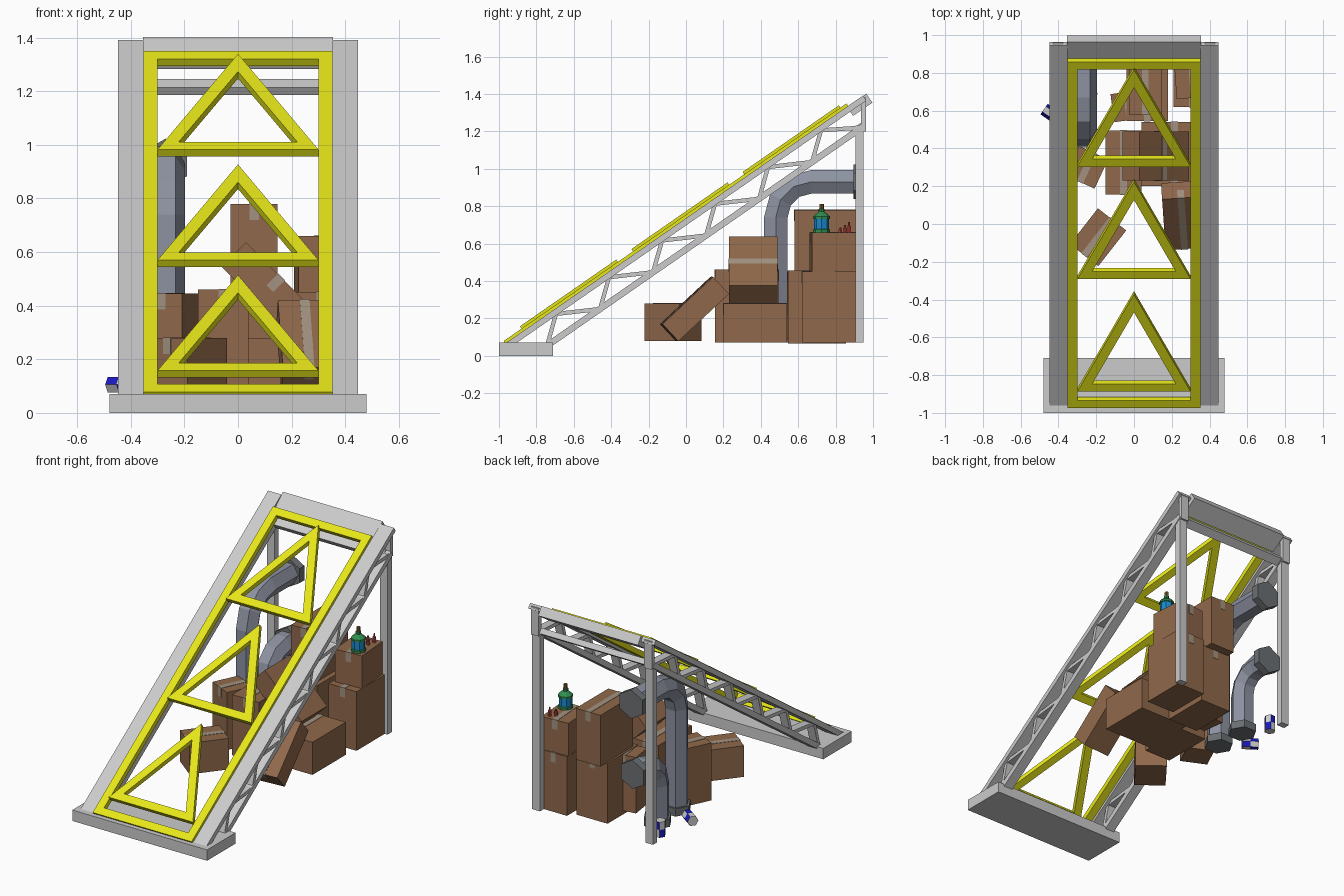
import bpy, bmesh, math
from mathutils import Vector, Matrix, Euler

if "Cube" in bpy.data.objects:
    bpy.data.objects.remove(bpy.data.objects["Cube"])

def mat(name, r, g, b):
    m = bpy.data.materials.new(name)
    m.diffuse_color = (r, g, b, 1)
    m.use_nodes = True
    m.node_tree.nodes["Principled BSDF"].inputs["Base Color"].default_value = m.diffuse_color
    return m

YELLOW = mat("yellow", .80, .80, .01)
CARD = mat("cardboard", .28, .14, .07)
TAPE = mat("tape", .36, .29, .22)
PIPE = mat("pipe_blue_grey", .27, .29, .36)
DARK = mat("dark_grey", .15, .16, .17)
GREEN = mat("green", .03, .27, .08)
BLUE = mat("blue", .01, .25, .60)
NAVY = mat("navy", .01, .01, .55)
WHITE = mat("white", .75, .75, .78)
RED = mat("red", .50, .06, .05)
BROWN = mat("brown", .22, .12, .03)

def mesh(name, verts, faces, mats=(), idx=None):
    me = bpy.data.meshes.new(name)
    me.from_pydata([tuple(v) for v in verts], [], faces)
    for m in mats:
        me.materials.append(m)
    if idx:
        me.polygons.foreach_set("material_index", idx)
    bm = bmesh.new()
    bm.from_mesh(me)
    bmesh.ops.recalc_face_normals(bm, faces=bm.faces)
    bm.to_mesh(me)
    bm.free()
    ob = bpy.data.objects.new(name, me)
    bpy.context.collection.objects.link(ob)
    return ob

def prism(name, yz, x0, x1, mats=()):
    # side profile in y, z extruded along x
    n = len(yz)
    v = [(x0, y, z) for y, z in yz] + [(x1, y, z) for y, z in yz]
    f = [tuple(range(n)), tuple(range(n, 2 * n))]
    f += [(i, (i + 1) % n, n + (i + 1) % n, n + i) for i in range(n)]
    return mesh(name, v, f, mats)

def bar(name, p, q, t, x0, x1):
    p, q = Vector(p), Vector(q)
    d = (q - p).normalized() * t / 2
    n = Vector((-d.y, d.x))
    return prism(name, [p + n, q + n, q - n, p - n], x0, x1)

def loft(name, rings, mats, ring_idx, check=False):
    # closed skin through rings of points; one material per band
    n = len(rings[0])
    v = [p for r in rings for p in r]
    f, idx = [], []
    for k in range(len(rings) - 1):
        for i in range(n):
            j = (i + 1) % n
            f.append((k * n + i, k * n + j, k * n + n + j, k * n + n + i))
            idx.append((i + k) % 2 if check else ring_idx[k])
    f += [tuple(range(n)), tuple(range(len(v) - n, len(v)))]
    idx += [ring_idx[0], ring_idx[-1]]
    return mesh(name, v, f, mats, idx)

def lathe(name, prof, n, mats, ring_idx, loc, rot=(0, 0, 0), check=False):
    rings = [[(r * math.cos(2 * math.pi * i / n), r * math.sin(2 * math.pi * i / n), z)
              for i in range(n)] for r, z in prof]
    ob = loft(name, rings, mats, ring_idx, check)
    ob.location, ob.rotation_euler = loc, rot
    return ob

SL = .693                       # ramp slope
ANG = math.atan(SL)
top = lambda y: .735 + SL * y   # top surface of the ramp
low = lambda y: .063 + SL * (y + .73)

# foot plate
prism("foot_plate", [(-1, 0), (-.71, 0), (-.71, .07), (-1, .07)], -.48, .48)

# side trusses and rear posts, mirrored left and right
for side, s in (("left", -1), ("right", 1)):
    def part(name, p, q, t, a, b):
        bar(f"{side}_{name}", p, q, t, *sorted((s * a, s * b)))
    part("top_rail", (-.955, top(-.955) - .019), (.955, top(.955) - .019), .032, .353, .448)
    part("lower_rail", (-.74, low(-.74)), (.945, low(.945)), .034, .37, .435)
    for k in range(6):
        yl, yu = -.743 + .2834 * k, -.695 + .2834 * k
        yn = min(yl + .2834, .94)
        part("brace_steep", (yl, low(yl)), (yu, top(yu) - .03), .022, .375, .43)
        part("brace_flat", (yu, top(yu) - .03), (yn, low(yn)), .022, .375, .43)
    part("rear_post", (.928, .07), (.928, 1.23), .043, .375, .43)
    part("post_top", (.949, 1.2), (.949, 1.38), .026, .375, .43)

# cross members at the top
prism("top_beam", [(.87, 1.318), (.963, 1.402), (.997, 1.353), (.893, 1.283)], -.355, .355)
bar("rear_cross_beam", (.90, 1.2), (.945, 1.231), .035, -.40, .40)

# yellow frame and triangles, drawn in the plane of the ramp
RAMP = Matrix.Translation((0, -.97, top(-.97))) @ Matrix.Rotation(ANG, 4, 'X')

def ring_plate(name, outer, inner, z0, z1):
    n = len(outer)
    v = [(x, y, z) for loop, z in ((outer, z0), (inner, z0), (inner, z1), (outer, z1))
         for x, y in loop]
    f = [(k * n + i, k * n + (i + 1) % n, (k + 1) % 4 * n + (i + 1) % n, (k + 1) % 4 * n + i)
         for k in range(4) for i in range(n)]
    ob = mesh(name, v, f, [YELLOW])
    ob.matrix_world = RAMP

rect = lambda x, a, b: [(-x, a), (x, a), (x, b), (-x, b)]
ring_plate("yellow_frame", rect(.352, .005, 2.235), rect(.30, .055, 2.185), -.016, .016)
for k in range(3):
    b = .122 + k * .724
    ring_plate("yellow_triangle", [(-.30, b), (.30, b), (0, b + .626)],
               [(-.221, b + .05), (.221, b + .05), (0, b + .51)], 0, .031)

# cardboard boxes with tape: centre, size, rotation in degrees
def carton(name, c, s, rot=(0, 0, 0)):
    m = Matrix.LocRotScale(Vector(c), Euler([math.radians(a) for a in rot]), None)
    for nm, mt, (x, y, z), dz in (
            (name, CARD, s, 0),
            (name + "_tape", TAPE, (.036, s[1] + .004, .062), s[2] / 2 - .029)):
        ob = prism(nm, [(-y / 2, dz - z / 2), (y / 2, dz - z / 2),
                        (y / 2, dz + z / 2), (-y / 2, dz + z / 2)], -x / 2, x / 2, [mt])
        ob.matrix_world = m

carton("box_front_left", (-.19, -.07, .18), (.19, .24, .20), (0, 0, -38))
carton("box_leaning", (.255, .045, .25), (.20, .37, .125), (43, 0, 4))
carton("box_mid_left", (-.25, .30, .26), (.17, .17, .37), (0, 0, -25))
carton("box_mid", (-.055, .325, .265), (.19, .34, .39))
carton("box_mid_right", (.215, .37, .175), (.35, .34, .21))
carton("box_tilted", (.115, .36, .46), (.37, .26, .13), (0, 45, 0))
carton("box_rear_low", (.07, .70, .26), (.22, .31, .39))
carton("box_rear_top", (.06, .745, .615), (.175, .33, .33))
carton("box_rear_left", (-.03, .625, .27), (.17, .15, .36), (0, 0, 8))
carton("box_right_low", (.31, .765, .26), (.20, .29, .38))
carton("box_right_top", (.31, .785, .555), (.185, .235, .21), (0, 0, 4))

# six-sided bent pipes with flanges
def pipe(name, x, y, zt, bend, y1, r):
    path = [((y, .08), 0.)]
    for k in range(4):
        a = math.radians(30 * k)
        path.append(((y + bend * (1 - math.cos(a)), zt - bend + bend * math.sin(a)), a))
    path.append(((y1, zt), math.pi / 2))
    rings = []
    for (py, pz), a in path:
        rings.append([(x + r * math.cos(t), py + r * math.sin(t) * math.cos(a),
                       pz - r * math.sin(t) * math.sin(a))
                      for t in [math.pi / 3 * i for i in range(6)]])
    loft(name, rings, [PIPE], [0] * 5)
    lathe(name + "_foot_flange", [(r + .015, 0), (r + .015, .05)], 6, [DARK], [0], (x, y, .07))
    lathe(name + "_end_flange", [(r + .02, 0), (r + .02, .05)], 6, [DARK], [0],
          (x, y1 + .035, zt), (math.pi / 2, math.pi / 6, 0))

pipe("tall_pipe", -.27, .48, .93, .19, .91, .073)
pipe("short_pipe", -.28, .69, .48, .15, .91, .073)

# checkered cans, one lying and one standing
can = [(.034, -.05), (.034, 0), (.034, .05)]
lathe("can_lying", can, 6, [NAVY, WHITE], [1, 1], (-.435, .58, .105),
      (math.pi / 2, 0, math.radians(55)), True)
lathe("can_standing", can, 6, [NAVY, WHITE], [1, 1], (-.39, .82, .12), check=True)

# bottle and small red pieces on the right-hand boxes
lathe("bottle", [(.045, 0), (.045, .015), (.04, .018), (.04, .07), (.045, .072), (.045, .085),
                 (.016, .11), (.016, .125), (.012, .127), (.012, .152)],
      8, [GREEN, BLUE, BROWN], [0, 0, 1, 0, 0, 0, 0, 2, 2], (.35, .725, .66))
for x, y, h in ((.35, .825, .025), (.33, .85, .04), (.36, .872, .055)):
    lathe("red_piece", [(.011, 0), (.011, h * .6), (.006, h * .7), (.006, h)], 6,
          [RED], [0, 0, 0], (x, y, .66))
